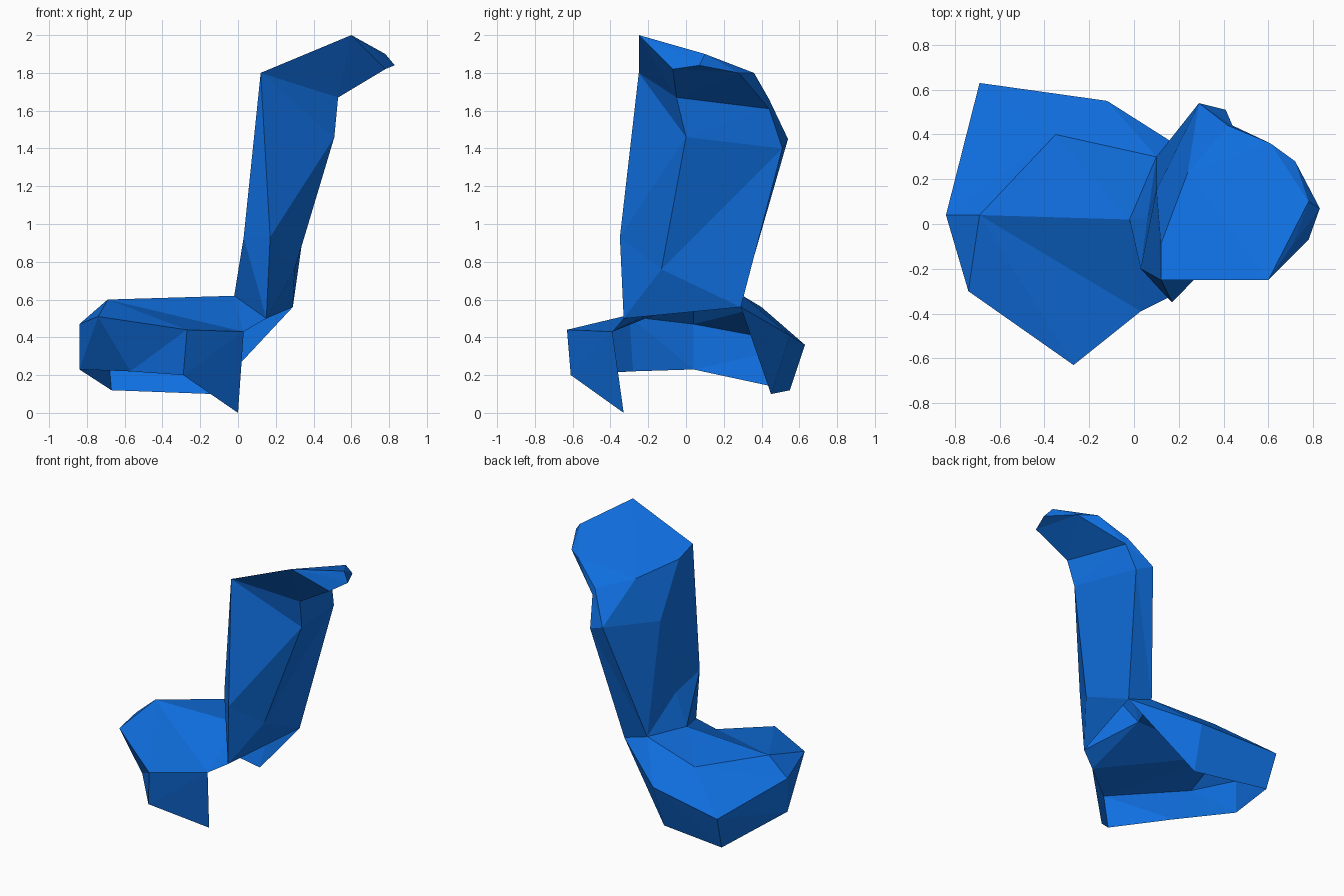
import bpy, bmesh

if "Cube" in bpy.data.objects:
    bpy.data.objects.remove(bpy.data.objects["Cube"])

blue = bpy.data.materials.new("bright blue")
blue.diffuse_color = (0.005, 0.16, 0.75, 1)
blue.use_nodes = True
blue.node_tree.nodes["Principled BSDF"].inputs["Base Color"].default_value = blue.diffuse_color


def loft(name, rows, closed=False, cap_last=False):
    """Skin rows of points with quads; repeated points collapse to triangles."""
    bm = bmesh.new()
    grid = [[bm.verts.new(p) for p in row] for row in rows]
    n = len(rows[0])
    for lower, upper in zip(grid, grid[1:]):
        for i in range(n if closed else n - 1):
            j = (i + 1) % n
            loop = []
            for v in (lower[i], lower[j], upper[j], upper[i]):
                if all((v.co - w.co).length > 1e-4 for w in loop):
                    loop.append(v)
            if len(loop) > 2:
                bm.faces.new(loop)
    if cap_last:
        bm.faces.new(grid[-1])
    bmesh.ops.remove_doubles(bm, verts=bm.verts, dist=1e-4)
    bmesh.ops.delete(bm, geom=[v for v in bm.verts if not v.link_faces], context='VERTS')
    bmesh.ops.triangulate(bm, faces=bm.faces, quad_method='SHORT_EDGE')
    bmesh.ops.recalc_face_normals(bm, faces=bm.faces)
    mesh = bpy.data.meshes.new(name)
    bm.to_mesh(mesh)
    bm.free()
    mesh.materials.append(blue)
    obj = bpy.data.objects.new(name, mesh)
    bpy.context.collection.objects.link(obj)
    return obj


# Points shared by the seat and the back
front = (0.15, -0.33, 0.50)
right = (0.29, 0.29, 0.56)
rear = (0.10, 0.30, 0.62)
left = (-0.02, 0.02, 0.62)

# Upright back: six-sided rings from the foot up to the folded top
corner = (0.12, -0.25, 1.80)
tip = (0.60, -0.25, 2.00)
nose = (0.71, -0.09, 1.93)
end = (0.83, 0.07, 1.84)
back_rings = [
    [front, front, right, rear, left, left],
    [(0.17, -0.35, 0.93), (0.30, -0.13, 0.76), right, rear,
     (0.06, 0.03, 0.85), (0.03, -0.20, 0.93)],
    [corner, (0.51, 0.0, 1.46), (0.41, 0.51, 1.40), (0.29, 0.54, 1.45),
     (0.10, 0.15, 1.40), corner],
    [corner, (0.53, -0.05, 1.67), (0.44, 0.44, 1.61), (0.42, 0.44, 1.66),
     (0.24, 0.23, 1.70), (0.12, -0.09, 1.75)],
    [tip, (0.78, -0.07, 1.82), (0.72, 0.28, 1.80), (0.61, 0.36, 1.80), tip, tip],
    [nose, end, end, (0.78, 0.10, 1.90), nose, nose],
]
loft("upright_back", back_rings, closed=True, cap_last=True)

# Hollow seat: top surface, outer rim and hanging skirt, open underneath
peak = (-0.69, 0.04, 0.60)
bump = (-0.35, 0.40, 0.56)
lip = (0.03, -0.39, 0.43)
inner = [rear, bump, bump, peak, peak, peak, peak, left, left]
rim = [right, (-0.12, 0.55, 0.41), (-0.69, 0.63, 0.36), (-0.84, 0.04, 0.47),
       (-0.74, -0.30, 0.51), (-0.27, -0.63, 0.44), lip, lip, front]
hem = [right, (-0.14, 0.45, 0.10), (-0.67, 0.55, 0.12), (-0.84, 0.04, 0.23),
       (-0.57, -0.28, 0.22), (-0.29, -0.61, 0.20), (0.0, -0.33, 0.0), lip, front]
loft("seat", [[left] * 9, inner, rim, hem])
